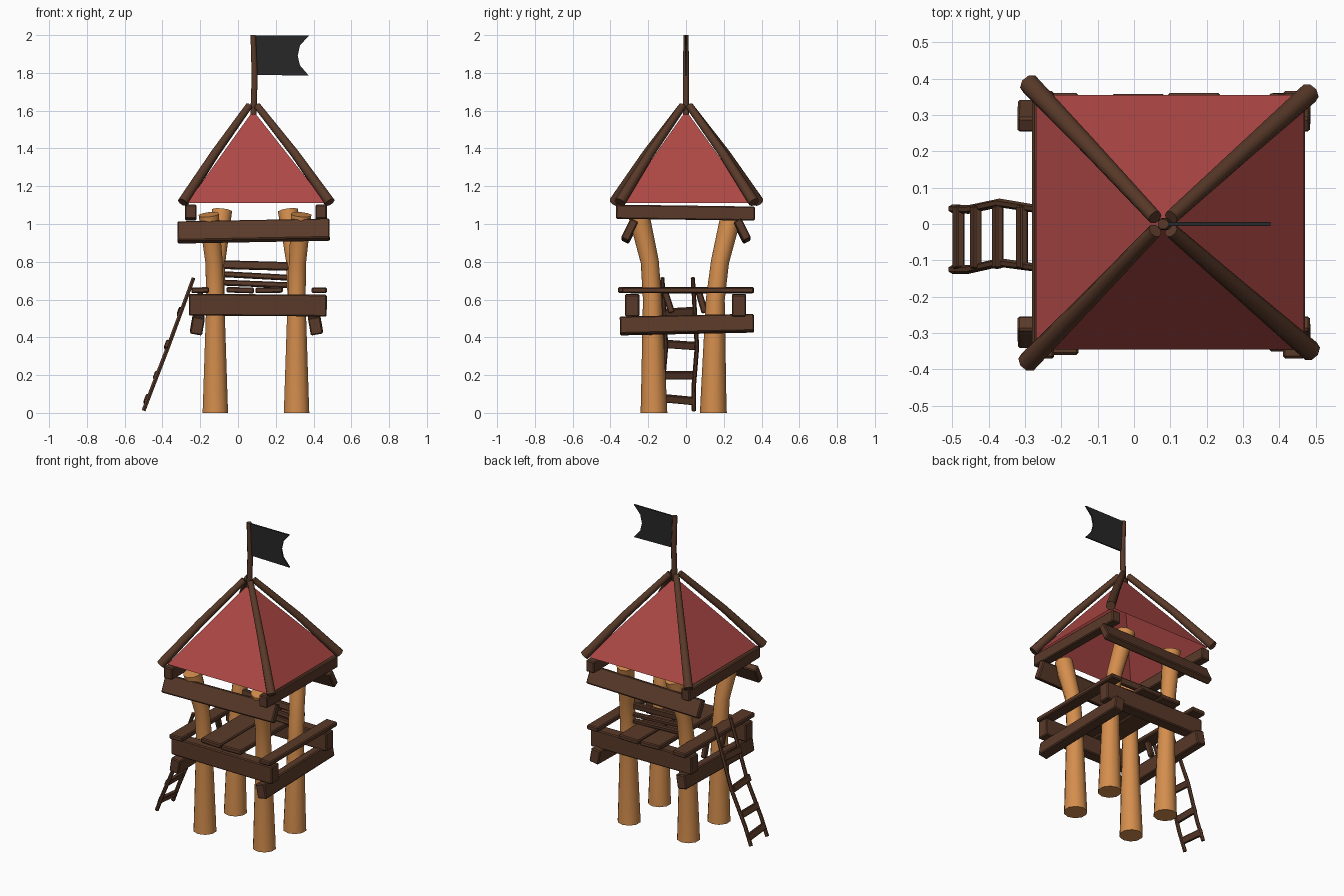
import bpy, bmesh, math
from mathutils import Vector, Matrix

if "Cube" in bpy.data.objects:
    bpy.data.objects.remove(bpy.data.objects["Cube"])


def material(name, rgb):
    m = bpy.data.materials.new(name)
    m.diffuse_color = (*rgb, 1)
    m.use_nodes = True
    m.node_tree.nodes["Principled BSDF"].inputs["Base Color"].default_value = m.diffuse_color
    return m


BARK = material("dark_wood", (0.10, 0.042, 0.022))
LOG = material("light_wood", (0.66, 0.27, 0.075))
RED = material("red_cloth", (0.42, 0.065, 0.06))
BLACK = material("black_cloth", (0.02, 0.02, 0.02))


def finish(name, bm, mat, smooth=False):
    bmesh.ops.recalc_face_normals(bm, faces=bm.faces[:])
    me = bpy.data.meshes.new(name)
    bm.to_mesh(me)
    bm.free()
    ob = bpy.data.objects.new(name, me)
    bpy.context.collection.objects.link(ob)
    me.materials.append(mat)
    if smooth:
        bpy.context.view_layer.objects.active = ob
        ob.select_set(True)
        bpy.ops.object.shade_smooth_by_angle(angle=math.radians(50))
        ob.select_set(False)
    return ob


def plank(name, a, b, w, h, roll=0, bevel=0.006):
    """Bevelled board from a to b, w wide and h high, rolled about its length."""
    a, b = Vector(a), Vector(b)
    d = (b - a).normalized()
    side = d.cross(Vector((0, 0, 1))).normalized()
    up = side.cross(d)
    rot = Matrix((d, side, up)).transposed().to_4x4()
    bm = bmesh.new()
    bmesh.ops.create_cube(bm, size=1)
    bmesh.ops.scale(bm, vec=((b - a).length, w, h), verts=bm.verts)
    bmesh.ops.bevel(bm, geom=bm.edges[:], offset=bevel, segments=1, affect='EDGES')
    m = Matrix.Translation((a + b) / 2) @ rot @ Matrix.Rotation(math.radians(roll), 4, 'X')
    bm.transform(m)
    return finish(name, bm, BARK)


def pole(name, pts, radii, mat, sides=8):
    """Round tapered pole following a path."""
    pts = [Vector(p) for p in pts]
    bm = bmesh.new()
    rings = []
    for i, p in enumerate(pts):
        t = (pts[min(i + 1, len(pts) - 1)] - pts[max(i - 1, 0)]).normalized()
        u = Vector((0, 1, 0)).cross(t).normalized()
        v = t.cross(u)
        rings.append([bm.verts.new(p + radii[i] * (u * math.cos(k) + v * math.sin(k)))
                      for k in (2 * math.pi * (j + 0.5) / sides for j in range(sides))])
    for r, s in zip(rings, rings[1:]):
        for j in range(sides):
            k = (j + 1) % sides
            bm.faces.new((r[j], r[k], s[k], s[j]))
    bm.faces.new(rings[0])
    bm.faces.new(rings[-1])
    return finish(name, bm, mat, True)


# Four bent support posts: base x, top x, front/back direction
for name, x0, x1, front, top in (("front_left_post", -.12, -.155, 1, 1.05),
                                 ("front_right_post", .31, .335, 1, 1.05),
                                 ("back_left_post", -.12, -.085, 0, 1.07),
                                 ("back_right_post", .31, .265, 0, 1.07)):
    ys = (-.17, -.17, -.178, -.192, -.25) if front else (.145, .145, .155, .18, .245)
    zs = (0, .05, .6, .8, top)
    xs = (x0, x0, x0, x0 + .2 * (x1 - x0), x1)
    pole(name, list(zip(xs, ys, zs)), (.071, .069, .05, .048, .056), LOG, 10)

# Lower side beams and upper front/back deck beams
plank("left_lower_beam", (-.215, -.35, .46), (-.215, .36, .475), .065, .092, -10)
plank("right_lower_beam", (.41, -.35, .46), (.41, .36, .475), .065, .092, 10)
plank("front_deck_beam", (-.26, -.285, .573), (.47, -.285, .568), .075, .115)
plank("back_deck_beam", (-.26, .28, .573), (.47, .28, .568), .075, .115)

# Deck boards running front to back
for i, (x, w, y0, y1) in enumerate(((-.20, .095, -.36, .36), (.012, .145, -.30, .358),
                                    (.165, .145, -.31, .36), (.43, .08, -.34, .357))):
    plank(f"deck_board_{i + 1}", (x, y0, .65), (x, y1, .65), w, .03, (1, -2, 1, 0)[i])

# Small braces beside the ladder opening
plank("front_brace", (-.2, -.115, .65), (-.2, -.075, .53), .03, .035)
plank("back_brace", (-.2, .065, .65), (-.2, .10, .53), .03, .035)

# Back railing slats between the back posts
for i, (z0, z1, h) in enumerate(((.69, .675, .03), (.735, .715, .03), (.785, .775, .045))):
    plank(f"back_slat_{i + 1}", (-.09, .165, z0), (.28, .165, z1), .025, h, 8)

# Beams under the roof
plank("front_roof_beam", (-.32, -.298, .955), (.485, -.298, .97), .045, .115, 27)
plank("back_roof_beam", (-.32, .298, .955), (.485, .298, .97), .045, .115, -27)
plank("left_roof_beam", (-.25, -.37, 1.065), (-.25, .365, 1.055), .06, .075)
plank("right_roof_beam", (.44, -.37, 1.065), (.44, .365, 1.055), .06, .075)

# Open cloth roof
bm = bmesh.new()
base = [bm.verts.new((x, y, 1.11)) for x, y in
        ((-.27, -.345), (.467, -.345), (.467, .355), (-.27, .355))]
apex = bm.verts.new((.08, 0, 1.60))
for i in range(4):
    bm.faces.new((base[i], base[(i + 1) % 4], apex))
finish("roof_cloth", bm, RED)

# Corner rafters
for name, x, y in (("front_left_rafter", -.293, -.38), ("front_right_rafter", .487, -.35),
                   ("back_right_rafter", .483, .36), ("back_left_rafter", -.288, .385)):
    sx, sy = (1 if x > 0 else -1), (1 if y > 0 else -1)
    mid = (.08 + (x - .08) * .55, y * .55, 1.37)
    pole(name, ((.08 + .022 * sx, .018 * sy, 1.625), mid, (x, y, 1.115)),
         (.02, .024, .029), BARK)

# Flagpole and swallow-tailed flag
pole("flagpole", ((.082, 0, 1.58), (.088, 0, 1.78), (.08, 0, 2.0)), (.018, .017, .015), BARK)
bm = bmesh.new()
f = bm.faces.new([bm.verts.new((x, -.005, z)) for x, z in
                  ((.09, 1.79), (.375, 1.785), (.328, 1.84), (.316, 1.89),
                   (.328, 1.945), (.375, 1.997), (.09, 1.997))])
ext = bmesh.ops.extrude_face_region(bm, geom=[f])
bmesh.ops.translate(bm, vec=(0, .01, 0),
                    verts=[g for g in ext["geom"] if isinstance(g, bmesh.types.BMVert)])
finish("flag", bm, BLACK)

# Ladder with slightly crooked rails
for name, ys in (("ladder_front_rail", (-.125, -.125, -.106, -.125)),
                 ("ladder_back_rail", (.042, .04, .058, .036))):
    pole(name, list(zip((-.5, -.455, -.37, -.235), ys, (.012, .13, .35, .715))),
         (.012, .012, .012, .011), BARK, 6)
for i, (x, z, tilt) in enumerate(((-.483, .07, .008), (-.435, .2, 0),
                                  (-.375, .36, .006), (-.308, .535, -.005))):
    plank(f"ladder_rung_{i + 1}", (x, -.122, z + tilt), (x, .05, z - tilt), .022, .042, -20, .004)
